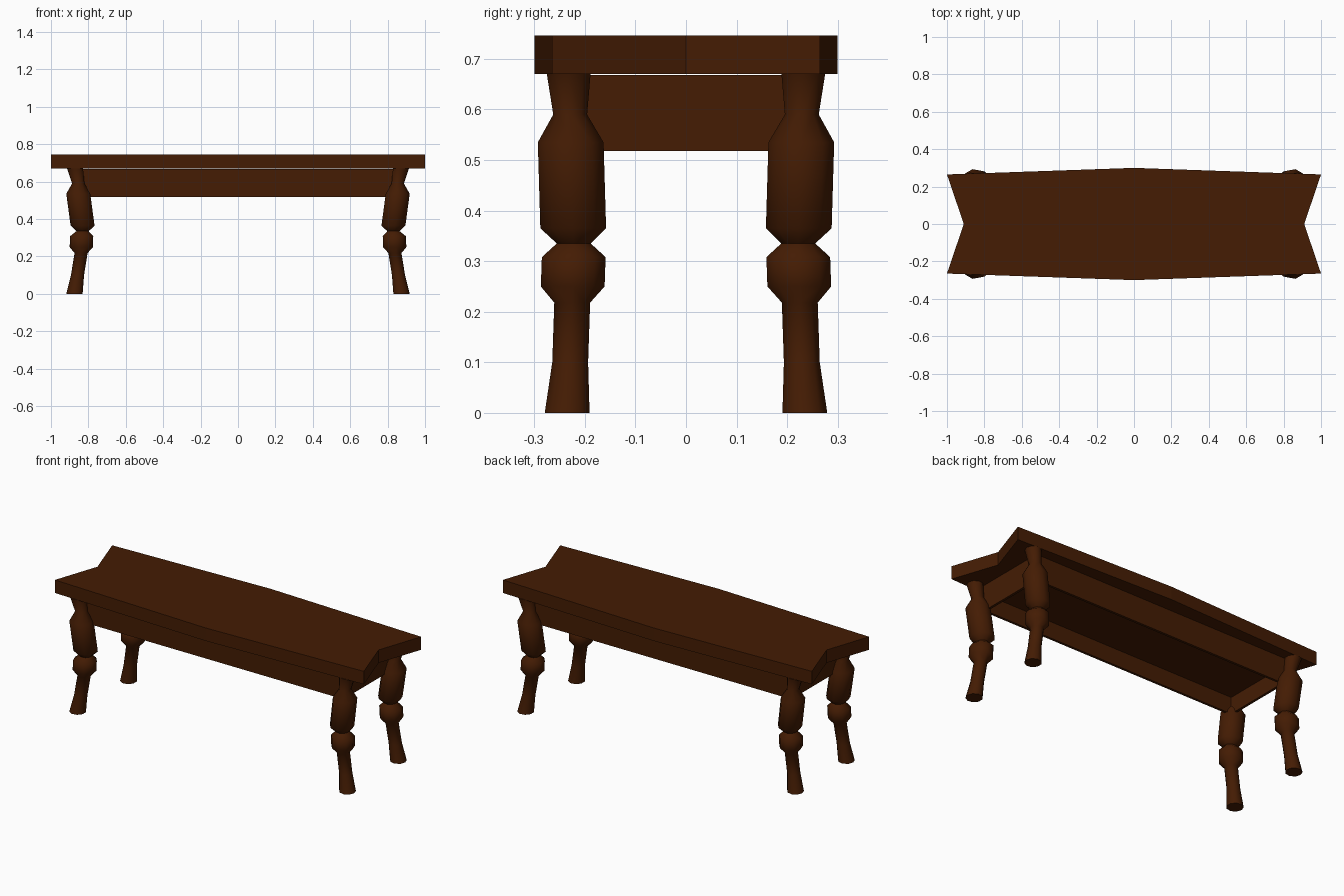
import bpy, bmesh, math

if "Cube" in bpy.data.objects:
    bpy.data.objects.remove(bpy.data.objects["Cube"])

wood = bpy.data.materials.new("dark brown wood")
wood.diffuse_color = (0.058, 0.0115, 0.001, 1)
wood.use_nodes = True
wood.node_tree.nodes["Principled BSDF"].inputs["Base Color"].default_value = wood.diffuse_color


def make_object(name, bm):
    bmesh.ops.recalc_face_normals(bm, faces=bm.faces)
    mesh = bpy.data.meshes.new(name)
    bm.to_mesh(mesh)
    bm.free()
    mesh.materials.append(wood)
    ob = bpy.data.objects.new(name, mesh)
    bpy.context.collection.objects.link(ob)
    return ob


# Table top: bowed long sides, notched ends
outline = [(-1, 0.265), (-0.91, 0), (-1, -0.265), (0, -0.3),
           (1, -0.265), (0.91, 0), (1, 0.265), (0, 0.3)]
bm = bmesh.new()
face = bm.faces.new([bm.verts.new((x, y, 0.67)) for x, y in outline])
ext = bmesh.ops.extrude_face_region(bm, geom=[face])
for v in ext["geom"]:
    if isinstance(v, bmesh.types.BMVert):
        v.co.z = 0.746
make_object("table_top", bm)

# Apron: a block under the top with a recess sunk into its underside
AX, AY, RIM = 0.832, 0.213, 0.02
bm = bmesh.new()
bmesh.ops.create_cube(bm, size=1)
for v in bm.verts:
    v.co = (math.copysign(AX, v.co.x), math.copysign(AY, v.co.y),
            0.668 if v.co.z > 0 else 0.518)
bm.normal_update()
under = min(bm.faces, key=lambda f: f.calc_center_median().z)
bmesh.ops.inset_region(bm, faces=[under], thickness=RIM)
sunk = bmesh.ops.extrude_discrete_faces(bm, faces=[under])["faces"][0]
for v in sunk.verts:
    v.co.z = 0.614
make_object("apron", bm)

# Turned legs with a slightly curved axis: z, axis x, axis y, radius
profile = [(0.002, 0.873, 0.235, 0.045), (0.10, 0.857, 0.229, 0.036),
           (0.218, 0.838, 0.225, 0.036), (0.25, 0.836, 0.224, 0.064),
           (0.308, 0.834, 0.222, 0.064), (0.335, 0.83, 0.222, 0.034),
           (0.365, 0.829, 0.223, 0.066), (0.535, 0.852, 0.228, 0.066),
           (0.59, 0.853, 0.229, 0.034), (0.671, 0.87, 0.232, 0.044)]
SIDES = 9


def leg(name, sx, sy):
    bm = bmesh.new()
    rings = []
    for z, cx, cy, r in profile:
        rings.append([bm.verts.new((sx * (cx + r * math.cos(a)), sy * (cy + r * math.sin(a)), z))
                      for a in (2 * math.pi * i / SIDES for i in range(SIDES))])
    for v in rings[0]:
        v.co.z = 0
    for lo, hi in zip(rings, rings[1:]):
        for i in range(SIDES):
            j = (i + 1) % SIDES
            bm.faces.new((lo[i], lo[j], hi[j], hi[i]))
    bm.faces.new(rings[0])
    bm.faces.new(rings[-1])
    ob = make_object(name, bm)
    bpy.ops.object.select_all(action='DESELECT')
    ob.select_set(True)
    bpy.context.view_layer.objects.active = ob
    bpy.ops.object.shade_smooth_by_angle(angle=math.radians(60))


for side, sx in (("left", -1), ("right", 1)):
    for end, sy in (("front", -1), ("back", 1)):
        leg(f"{end}_{side}_leg", sx, sy)
